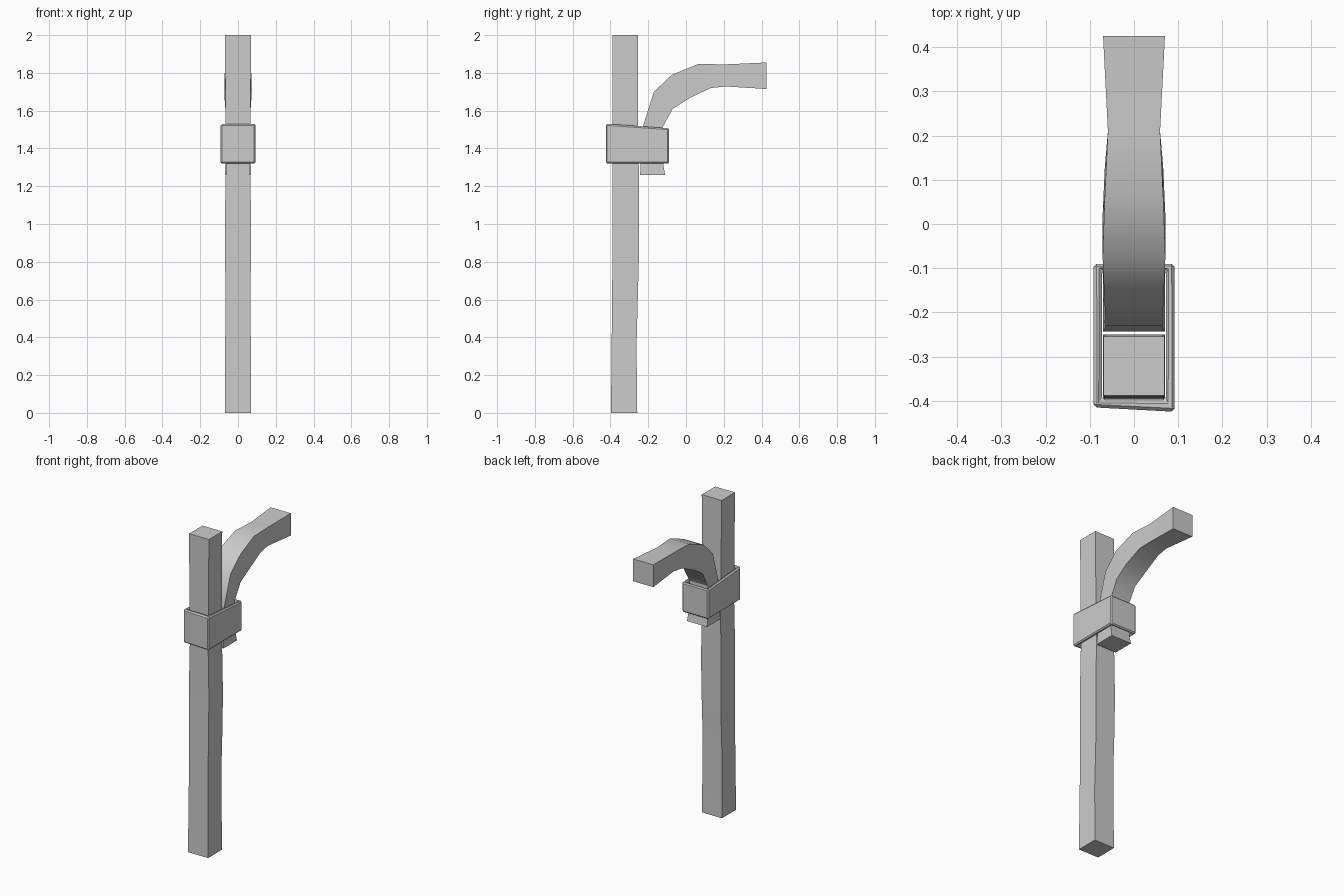
import bpy
import bmesh

cube = bpy.data.objects.get("Cube")
if cube:
    bpy.data.objects.remove(cube, do_unlink=True)

grey = bpy.data.materials.new("plain_grey")
grey.use_nodes = True
colour = (0.6, 0.6, 0.6, 1)
grey.diffuse_color = colour
grey.node_tree.nodes["Principled BSDF"].inputs["Base Color"].default_value = colour


def loft(name, rings, closed=False):
    """Bridge four-sided rings; close the ends, or join last to first."""
    bm = bmesh.new()
    loops = [[bm.verts.new(p) for p in ring] for ring in rings]
    pairs = list(zip(loops, loops[1:]))
    if closed:
        pairs.append((loops[-1], loops[0]))
    else:
        bm.faces.new(loops[0])
        bm.faces.new(loops[-1])
    for a, b in pairs:
        for i in range(4):
            j = (i + 1) % 4
            bm.faces.new((a[i], a[j], b[j], b[i]))
    bmesh.ops.recalc_face_normals(bm, faces=bm.faces)
    mesh = bpy.data.meshes.new(name)
    bm.to_mesh(mesh)
    bm.free()
    mesh.materials.append(grey)
    obj = bpy.data.objects.new(name, mesh)
    bpy.context.collection.objects.link(obj)
    return obj


def smooth(obj):
    bpy.ops.object.select_all(action="DESELECT")
    obj.select_set(True)
    bpy.context.view_layer.objects.active = obj
    bpy.ops.object.shade_smooth_by_angle()


def section(w, a, b):
    """Ring of half-width w between two (y, z) points."""
    return [(-w, *a), (w, *a), (w, *b), (-w, *b)]


# Upright post, slightly uneven: height, half-width, front y, back y
post = [(0, .07, -.397, -.258), (.35, .068, -.394, -.262),
        (.58, .066, -.391, -.256), (.8, .068, -.39, -.25),
        (1.0, .07, -.389, -.25), (1.3, .064, -.388, -.25),
        (1.6, .066, -.388, -.254), (2, .069, -.388, -.255)]
smooth(loft("upright_post", [section(w, (f, z), (b, z)) for z, w, f, b in post]))

# Curved arm: half-width, outer point, inner point
arm = [(.07, (-.243, 1.26), (-.11, 1.26)),
       (.067, (-.24, 1.32), (-.12, 1.31)),
       (.064, (-.23, 1.51), (-.125, 1.51)),
       (.067, (-.17, 1.70), (-.07, 1.61)),
       (.071, (-.075, 1.79), (.02, 1.667)),
       (.066, (.065, 1.847), (.13, 1.72)),
       (.059, (.21, 1.845), (.21, 1.728)),
       (.07, (.425, 1.855), (.425, 1.715))]
smooth(loft("curved_arm", [section(*s) for s in arm]))


# Hollow collar binding the arm to the post, its top sloping to the back
def collar_ring(w, front, back, z_front, z_back, skew=0):
    return [(-w, front + skew, z_front), (w, front - skew, z_front),
            (w, back, z_back), (-w, back, z_back)]


collar = loft("binding_collar", [
    collar_ring(.092, -.42, -.09, 1.32, 1.32, .005),
    collar_ring(.092, -.42, -.09, 1.53, 1.507, .005),
    collar_ring(.072, -.399, -.105, 1.53, 1.507),
    collar_ring(.072, -.399, -.105, 1.32, 1.32)], closed=True)
bevel = collar.modifiers.new("edge_bevel", "BEVEL")
bevel.width = .009
bevel.segments = 1
